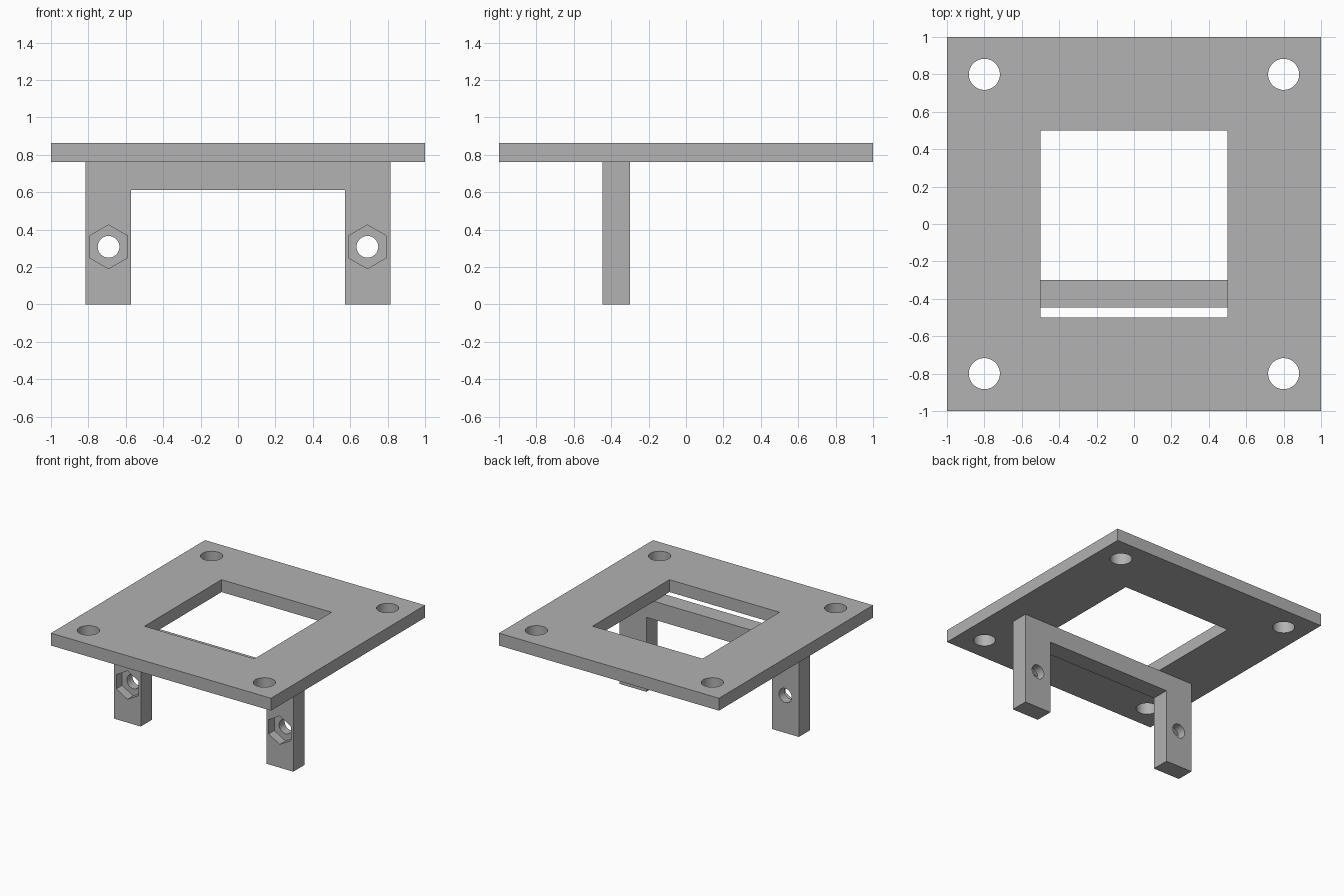
import bpy
import math

if "Cube" in bpy.data.objects:
    bpy.data.objects.remove(bpy.data.objects["Cube"], do_unlink=True)

grey = bpy.data.materials.new("mid grey")
grey.use_nodes = True
colour = (0.445, 0.445, 0.445, 1)
grey.diffuse_color = colour
grey.node_tree.nodes["Principled BSDF"].inputs["Base Color"].default_value = colour

PLATE_BOTTOM, PLATE_TOP = 0.762, 0.864
FRONT, BACK = -0.447, -0.30
BOLT_X, BOLT_Z, POCKET_DEPTH = 0.692, 0.308, 0.075


def box(name, low, high):
    """Box between two opposite corners."""
    bpy.ops.mesh.primitive_cube_add(size=1)
    ob = bpy.context.object
    ob.name = name
    ob.location = [(a + b) / 2 for a, b in zip(low, high)]
    ob.scale = [b - a for a, b in zip(low, high)]
    bpy.ops.object.transform_apply(location=True, rotation=True, scale=True)
    ob.data.materials.append(grey)
    return ob


def prism(name, sides, radius, depth, centre, along_y=False):
    """Round or hexagonal cutter, upright or lying along y."""
    turn = (math.pi / 2, 0, 0) if along_y else (0, 0, 0)
    bpy.ops.mesh.primitive_cylinder_add(vertices=sides, radius=radius, depth=depth,
                                        location=centre, rotation=turn)
    ob = bpy.context.object
    ob.name = name
    ob.data.materials.append(grey)
    return ob


def cut(target, cutters):
    """Subtract each cutter, then remove it."""
    for cutter in cutters:
        cutter.hide_render = True
        mod = target.modifiers.new("cut", 'BOOLEAN')
        mod.operation = 'DIFFERENCE'
        mod.solver = 'EXACT'
        mod.object = cutter
        bpy.context.view_layer.objects.active = target
        bpy.ops.object.modifier_apply(modifier=mod.name)
        bpy.data.objects.remove(cutter, do_unlink=True)
    bpy.ops.object.select_all(action='DESELECT')
    target.select_set(True)
    bpy.context.view_layer.objects.active = target
    bpy.ops.object.shade_smooth_by_angle(angle=math.radians(30))


# Square top plate with a window and four corner holes
plate = box("top_plate", (-1, -1, PLATE_BOTTOM), (1, 1, PLATE_TOP))
cutters = [box("window_cutter", (-0.5, -0.5, 0.7), (0.5, 0.5, 0.95))]
for x in (-0.8, 0.8):
    for y in (-0.8, 0.8):
        cutters.append(prism("corner_hole_cutter", 48, 0.083, 0.4, (x, y, 0.8)))
cut(plate, cutters)

# Arch bracket: two legs joined by a crossbar under the plate
bracket = box("leg_bracket", (-0.816, FRONT, 0), (0.816, BACK, PLATE_BOTTOM))
cutters = [box("arch_cutter", (-0.571, -0.6, -0.2), (0.571, -0.1, 0.612))]
# Bolt hole through each leg, with a hexagonal nut pocket in front
for x in (-BOLT_X, BOLT_X):
    cutters.append(prism("bolt_hole_cutter", 32, 0.058, 0.5,
                         (x, (FRONT + BACK) / 2, BOLT_Z), True))
    cutters.append(prism("nut_pocket_cutter", 6, 0.117, 2 * POCKET_DEPTH,
                         (x, FRONT, BOLT_Z), True))
cut(bracket, cutters)
